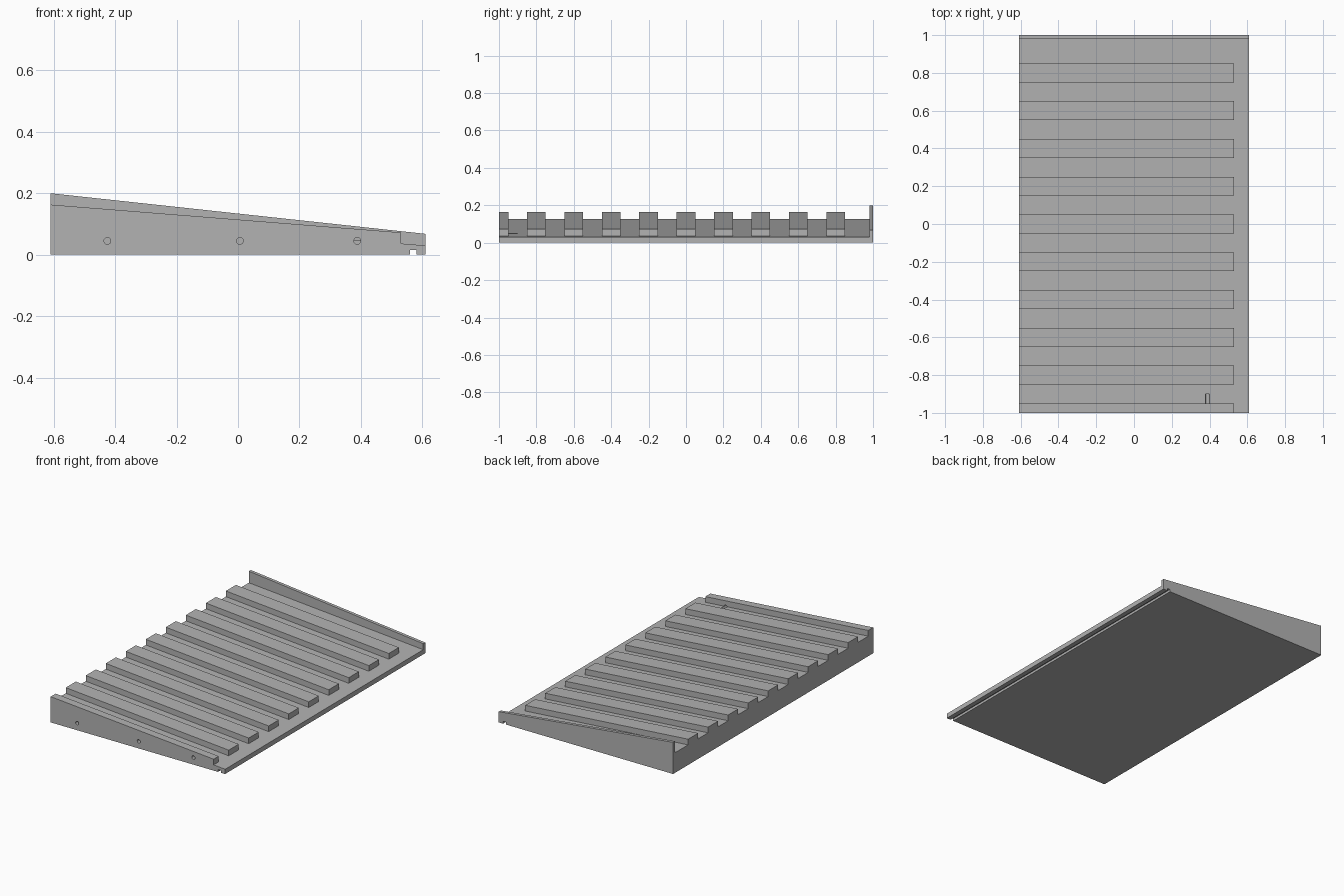
import bpy
import math

if "Cube" in bpy.data.objects:
    bpy.data.objects.remove(bpy.data.objects["Cube"])

X0, X1 = -0.61, 0.61      # tall end, low end
RIB_END = 0.53


def deck_z(x):
    return 0.127 + (0.03 - 0.127) * (x - X0) / (X1 - X0)


grey = bpy.data.materials.new("light grey")
grey.diffuse_color = (0.45, 0.45, 0.45, 1)
grey.use_nodes = True
grey.node_tree.nodes["Principled BSDF"].inputs["Base Color"].default_value = grey.diffuse_color


def extrude_profile(name, pts, y0, y1):
    """Solid from an xz outline (counter-clockwise seen from the front), swept along y."""
    n = len(pts)
    verts = [(x, y, z) for y in (y0, y1) for x, z in pts]
    faces = [tuple(range(n)), tuple(reversed(range(n, 2 * n)))]
    faces += [(i, i + n, (i + 1) % n + n, (i + 1) % n) for i in range(n)]
    mesh = bpy.data.meshes.new(name)
    mesh.from_pydata(verts, [], faces)
    mesh.materials.append(grey)
    obj = bpy.data.objects.new(name, mesh)
    bpy.context.collection.objects.link(obj)
    return obj


def combine(target, tool, operation):
    mod = target.modifiers.new(operation.lower(), "BOOLEAN")
    mod.operation = operation
    mod.solver = "EXACT"
    mod.object = tool
    bpy.context.view_layer.objects.active = target
    bpy.ops.object.modifier_apply(modifier=mod.name)
    bpy.data.objects.remove(tool)


# Sloping deck
deck = extrude_profile("ramp_deck", [(X0, 0), (X1, 0), (X1, deck_z(X1)), (X0, deck_z(X0))], -1, 0.99)

# Back wall, steeper than the deck
wall = extrude_profile("back_wall", [(X0, 0), (X1, 0), (X1, 0.068), (X0, 0.2)], 0.98, 1)
combine(deck, wall, "UNION")

# Raised ribs; the front one is half width
for i in range(10):
    y = -1 + 0.2 * i
    rib = extrude_profile("rib", [
        (X0, deck_z(X0) - 0.02), (RIB_END, deck_z(RIB_END) - 0.02),
        (RIB_END, deck_z(RIB_END) + 0.036), (X0, deck_z(X0) + 0.036)],
        max(y - 0.05, -1), y + 0.05)
    combine(deck, rib, "UNION")

# Groove under the low edge
groove = extrude_profile("groove_cutter", [(0.56, -0.02), (0.58, -0.02), (0.58, 0.015), (0.56, 0.015)], -1.1, 1.1)
combine(deck, groove, "DIFFERENCE")

# Peg holes in the front face; the one at the low end breaks through the deck
for x in (-0.425, 0.006, 0.388):
    ring = [(x + 0.011 * math.cos(a), 0.045 + 0.011 * math.sin(a))
            for a in (2 * math.pi * k / 24 for k in range(24))]
    combine(deck, extrude_profile("hole_cutter", ring, -1.1, -0.9), "DIFFERENCE")
